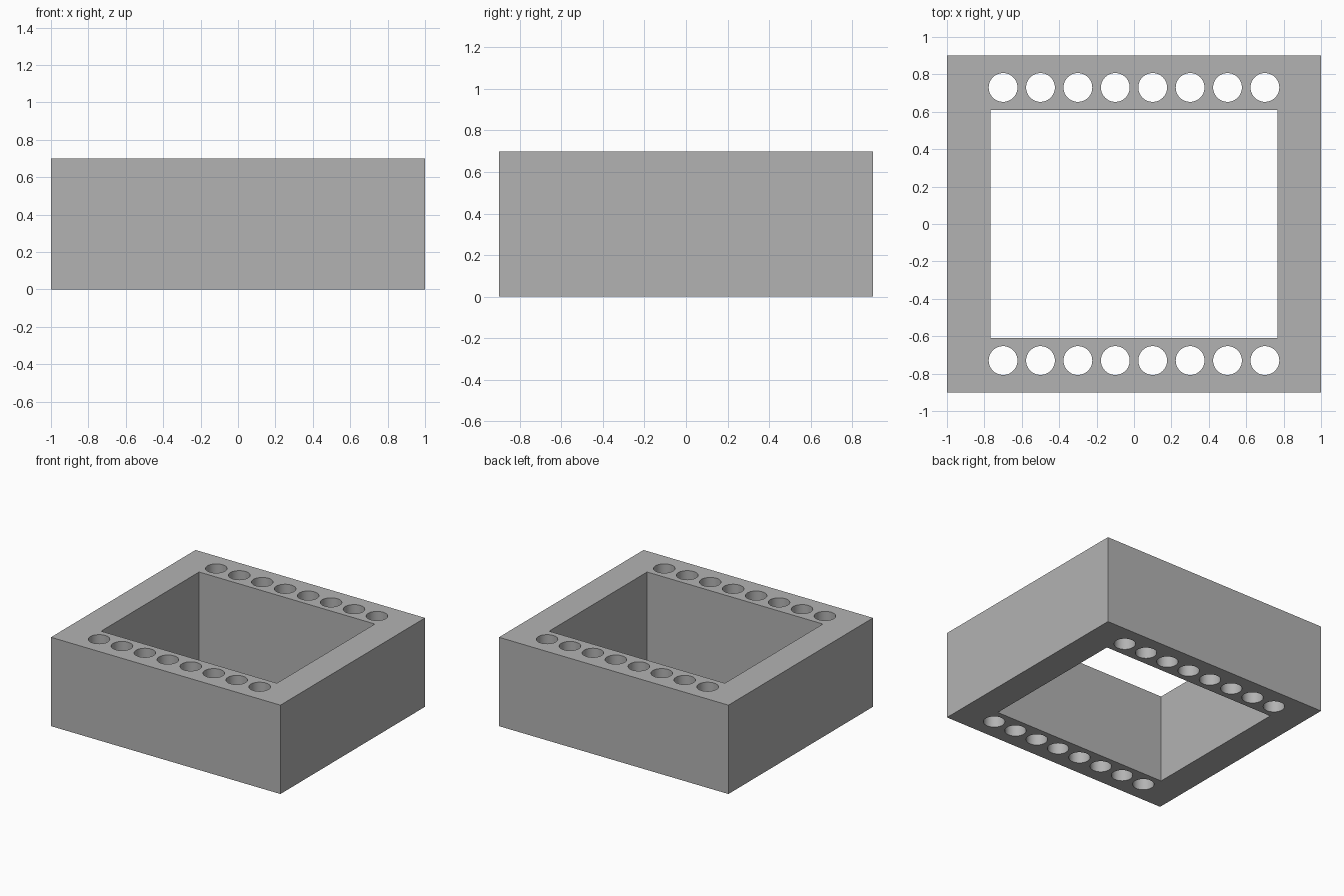
import bpy
import math

cube = bpy.data.objects.get("Cube")
if cube:
    bpy.data.objects.remove(cube, do_unlink=True)

WIDTH, DEPTH, HEIGHT = 2.0, 1.8, 0.7
PITCH, ROW_Y, RADIUS = 0.2, 0.73, 0.077

grey = bpy.data.materials.new("plain_grey")
grey.use_nodes = True
colour = (0.45, 0.45, 0.45, 1.0)
grey.diffuse_color = colour
grey.node_tree.nodes["Principled BSDF"].inputs["Base Color"].default_value = colour


def block(name, x, y, z):
    bpy.ops.mesh.primitive_cube_add(size=1, location=(0, 0, HEIGHT / 2))
    ob = bpy.context.object
    ob.name = name
    ob.scale = (x, y, z)
    bpy.ops.object.transform_apply(location=True, scale=True)
    ob.data.materials.append(grey)
    return ob


# Frame body
frame = block("socket_frame", WIDTH, DEPTH, HEIGHT)

# Cutters: central opening and two rows of eight pin holes
cutters = [block("opening_cutter", 1.532, 1.22, HEIGHT + 0.4)]
for side in (-1, 1):
    for i in range(8):
        bpy.ops.mesh.primitive_cylinder_add(
            vertices=48, radius=RADIUS, depth=HEIGHT + 0.4,
            location=((i - 3.5) * PITCH, side * ROW_Y, HEIGHT / 2))
        hole = bpy.context.object
        hole.name = "pin_hole_cutter"
        hole.data.materials.append(grey)
        cutters.append(hole)

# Cut everything in one pass
bpy.ops.object.select_all(action="DESELECT")
for ob in cutters:
    ob.select_set(True)
bpy.context.view_layer.objects.active = cutters[0]
bpy.ops.object.join()
cutter = bpy.context.object
cutter.hide_render = True

bpy.ops.object.select_all(action="DESELECT")
frame.select_set(True)
bpy.context.view_layer.objects.active = frame
cut = frame.modifiers.new("holes", "BOOLEAN")
cut.operation = "DIFFERENCE"
cut.solver = "EXACT"
cut.object = cutter
bpy.ops.object.modifier_apply(modifier=cut.name)
bpy.data.objects.remove(cutter, do_unlink=True)

# Smooth hole walls, crisp edges
bpy.ops.object.shade_smooth_by_angle(angle=math.radians(30))
